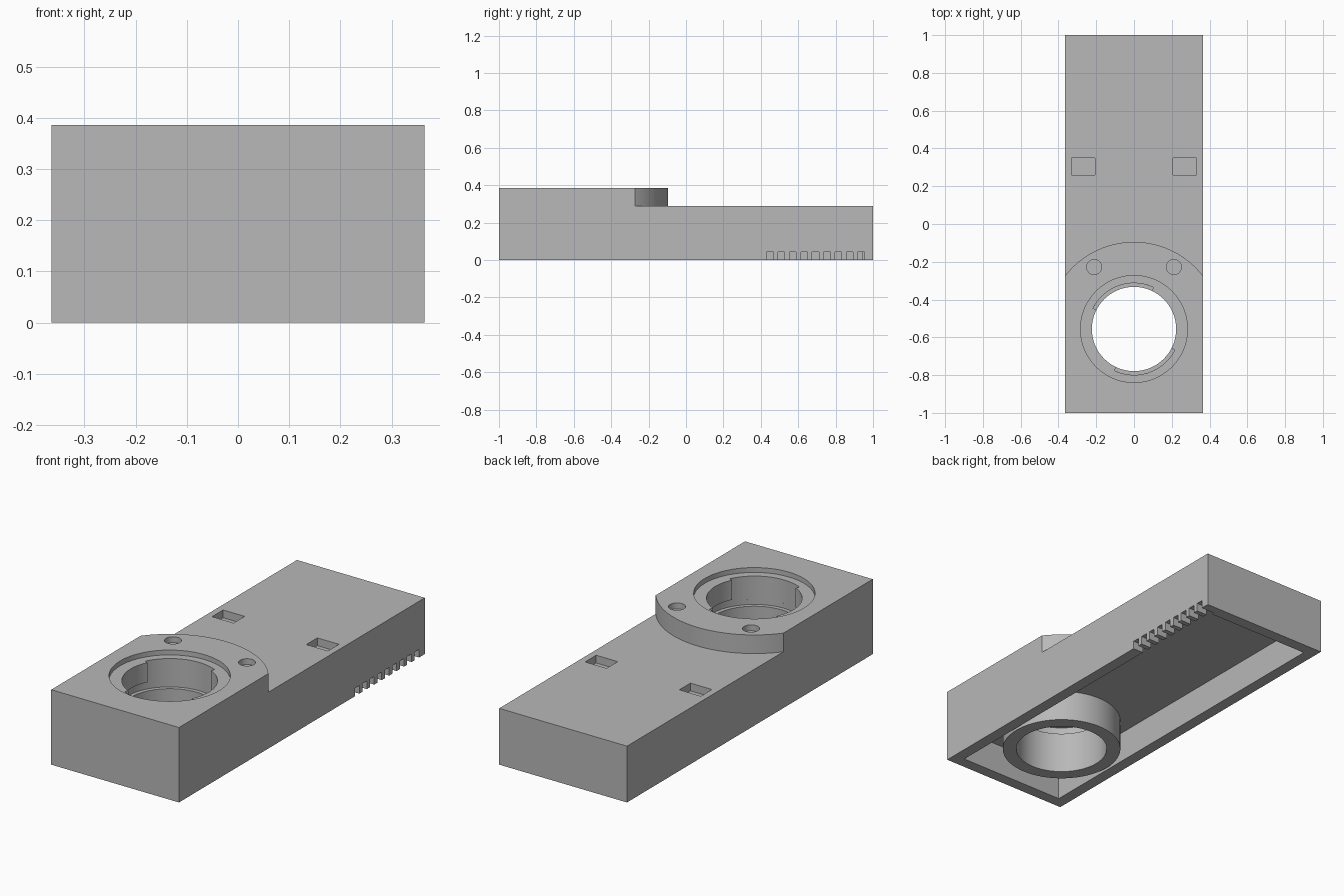
import bpy, bmesh
from math import sin, cos, radians, sqrt, asin, degrees

cube = bpy.data.objects.get("Cube")
if cube:
    bpy.data.objects.remove(cube)

HALF_W, STEP_Z, TOP_Z = 0.364, 0.29, 0.386
WALL, CEILING_Z = 0.06, 0.16
BORE_Y, BORE_R, SLOT_R = -0.556, 0.223, 0.243

grey = bpy.data.materials.new("plain_grey")
grey.use_nodes = True
grey.diffuse_color = (0.48, 0.48, 0.48, 1)
grey.node_tree.nodes["Principled BSDF"].inputs["Base Color"].default_value = (0.48, 0.48, 0.48, 1)


def prism(name, outline, z0, z1):
    """Extrude an xy outline from z0 to z1."""
    bm = bmesh.new()
    face = bm.faces.new([bm.verts.new((x, y, z0)) for x, y in outline])
    top = bmesh.ops.extrude_face_region(bm, geom=[face])["geom"]
    verts = [v for v in top if isinstance(v, bmesh.types.BMVert)]
    bmesh.ops.translate(bm, verts=verts, vec=(0, 0, z1 - z0))
    bmesh.ops.recalc_face_normals(bm, faces=bm.faces)
    mesh = bpy.data.meshes.new(name)
    bm.to_mesh(mesh)
    bm.free()
    mesh.materials.append(grey)
    obj = bpy.data.objects.new(name, mesh)
    bpy.context.collection.objects.link(obj)
    return obj


def box(name, x0, x1, y0, y1, z0, z1):
    return prism(name, [(x0, y0), (x1, y0), (x1, y1), (x0, y1)], z0, z1)


def arc(r, a0, a1, steps, cx=0, cy=BORE_Y):
    angles = [radians(a0 + (a1 - a0) * i / steps) for i in range(steps + 1)]
    return [(cx + r * cos(a), cy + r * sin(a)) for a in angles]


def disc(name, r, z0, z1, cx=0, cy=BORE_Y, steps=96):
    return prism(name, arc(r, 0, 360, steps, cx, cy)[:-1], z0, z1)


def cut(target, cutter):
    """Subtract the cutter and discard it."""
    mod = target.modifiers.new("cut", "BOOLEAN")
    mod.operation, mod.solver, mod.object = "DIFFERENCE", "EXACT", cutter
    bpy.context.view_layer.objects.active = target
    bpy.ops.object.modifier_apply(modifier=mod.name)
    bpy.data.objects.remove(cutter)


# Solid block
body = box("housing", -HALF_W, HALF_W, -1, 1, 0, TOP_Z)

# Lower deck behind the rounded raised platform
edge_r, wide = 0.461, HALF_W + 0.04
start = degrees(asin(sqrt(edge_r ** 2 - wide ** 2) / edge_r))
deck = arc(edge_r, start, 180 - start, 64) + [(-wide, 1.1), (wide, 1.1)]
cut(body, prism("deck_cutter", deck, STEP_Z, 0.5))

# Hollow underside, leaving a tube around the bore
cavity = box("cavity_cutter", WALL - HALF_W, HALF_W - WALL, WALL - 1, 1 - WALL, -0.1, CEILING_Z)
cut(cavity, disc("tube_keeper", 0.29, -0.2, 0.3))
cut(body, cavity)

# Bore, shallow seat and the turning groove
cut(body, disc("bore_cutter", BORE_R, -0.1, 0.5))
cut(body, disc("seat_cutter", 0.283, TOP_Z - 0.025, 0.5))
cut(body, disc("groove_cutter", SLOT_R, 0.215, 0.26))

# Two opposite entry slots leading down to the groove
for a in (65, 245):
    sector = arc(SLOT_R, a, a + 88, 24) + arc(0.15, a + 88, a, 24)
    cut(body, prism("slot_cutter", sector, 0.24, 0.5))

# Paired round recesses on the platform and square pockets on the deck
for side in (-1, 1):
    cut(body, disc("recess_cutter", 0.04, TOP_Z - 0.03, 0.5, side * 0.211, -0.228, 32))
    x0, x1 = sorted((side * 0.207, side * 0.33))
    cut(body, box("pocket_cutter", x0, x1, 0.26, 0.35, STEP_Z - 0.04, 0.5))

# Row of vent notches in the left wall
for i in range(9):
    y = 0.431 + i * 0.0609
    cut(body, box("notch_cutter", HALF_W - WALL - 0.02, 0.45, y, y + 0.036, -0.1, 0.042))

bpy.ops.object.select_all(action="DESELECT")
body.select_set(True)
bpy.context.view_layer.objects.active = body
bpy.ops.object.shade_smooth_by_angle(angle=radians(30))
